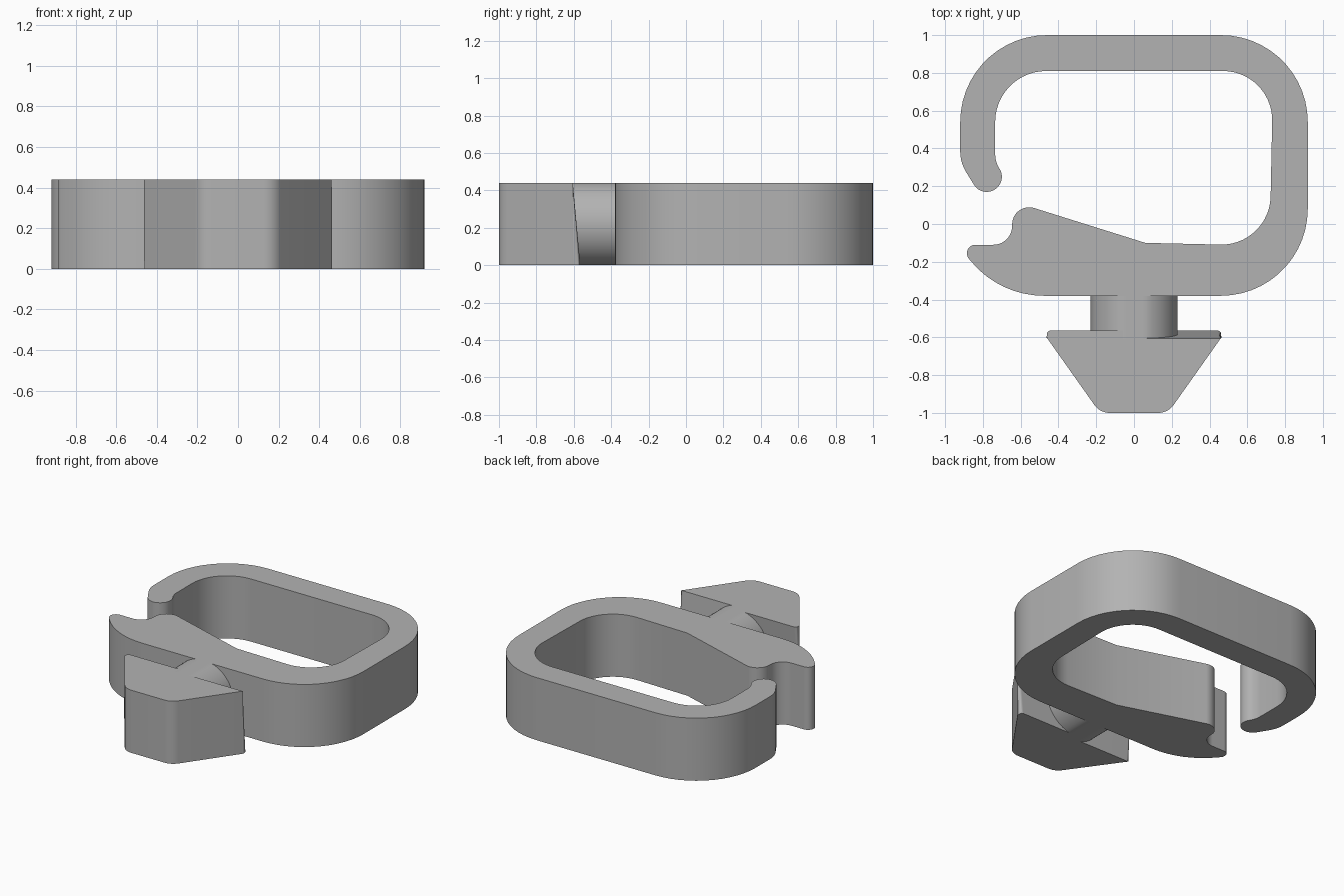
import bpy, bmesh, math
from mathutils import Vector, Matrix

HEIGHT = 0.44

cube = bpy.data.objects.get("Cube")
if cube:
    bpy.data.objects.remove(cube, do_unlink=True)

grey = bpy.data.materials.new("plain grey")
grey.use_nodes = True
grey.diffuse_color = (0.45, 0.45, 0.45, 1)
grey.node_tree.nodes["Principled BSDF"].inputs["Base Color"].default_value = grey.diffuse_color


def rounded(corners):
    """Outline through (x, y, radius) corners, each replaced by a tangent arc."""
    out = []
    for i, (x, y, r) in enumerate(corners):
        p = Vector((x, y))
        if r == 0:
            out.append(p)
            continue
        a = (Vector(corners[i - 1][:2]) - p).normalized()
        b = (Vector(corners[(i + 1) % len(corners)][:2]) - p).normalized()
        half = a.angle(b) / 2
        centre = p + (a + b).normalized() * r / math.sin(half)
        start = p + a * r / math.tan(half) - centre
        end = p + b * r / math.tan(half) - centre
        sweep = math.atan2(start.x * end.y - start.y * end.x, start.dot(end))
        steps = max(3, math.ceil(abs(sweep) / math.radians(7)))
        for k in range(steps + 1):
            t = sweep * k / steps
            c, s = math.cos(t), math.sin(t)
            out.append(centre + Vector((start.x * c - start.y * s, start.x * s + start.y * c)))
    return out


def loft(bm, low, high):
    """Solid between two matching rings of 3D points."""
    a = [bm.verts.new(p) for p in low]
    b = [bm.verts.new(p) for p in high]
    bm.faces.new(a)
    bm.faces.new(b)
    for i in range(len(a)):
        bm.faces.new((a[i - 1], a[i], b[i], b[i - 1]))


def finish(name, bm):
    bmesh.ops.recalc_face_normals(bm, faces=bm.faces[:])
    mesh = bpy.data.meshes.new(name)
    bm.to_mesh(mesh)
    bm.free()
    mesh.materials.append(grey)
    obj = bpy.data.objects.new(name, mesh)
    bpy.context.collection.objects.link(obj)
    bpy.ops.object.select_all(action="DESELECT")
    obj.select_set(True)
    bpy.context.view_layer.objects.active = obj
    bpy.ops.object.shade_smooth_by_angle(angle=math.radians(25))
    return obj


# Open hook ring with its latch lip, as one outline
outline = rounded([
    (-0.92, 1, 0.46), (0.92, 1, 0.46), (0.92, -0.38, 0.46),
    (-0.71, -0.38, 0.5), (-0.936, -0.11, 0.045),              # lower lip
    (-0.645, -0.11, 0.1), (-0.645, 0.121, 0.09),              # latch nose
    (0.06, -0.1, 0), (0.718, -0.115, 0.26),                   # inner wall
    (0.737, 0.81, 0.26), (-0.735, 0.81, 0.27),
    (-0.735, 0.33, 0.14), (-0.67, 0.224, 0.079),              # rounded hook tip
    (-0.806, 0.14, 0.079), (-0.92, 0.326, 0.2),
])
bm = bmesh.new()
loft(bm, [(p.x, p.y, 0) for p in outline], [(p.x, p.y, HEIGHT) for p in outline])
finish("hook_ring", bm)

# Round neck, flattened at top and bottom
bm = bmesh.new()
ring = []
for k in range(72):
    t = math.tau * k / 72
    z = HEIGHT / 2 + 0.23 * math.sin(t)
    ring.append((0.23 * math.cos(t), min(max(z, 0), HEIGHT)))
loft(bm, [(x, -0.375, z) for x, z in ring], [(x, -0.61, z) for x, z in ring])
finish("neck", bm)

# Twist-lock head: one half with a sloped shoulder, repeated by a half turn
half = rounded([(0, -0.565, 0), (0, -1, 0), (0.18, -1, 0.1),
                (0.463, -0.6, 0.02), (0.458, -0.565, 0.015)])
bm = bmesh.new()
loft(bm, [(p.x, p.y, 0) for p in half],
     [(p.x, min(p.y, -0.605), HEIGHT) for p in half])
inner = [f for f in bm.faces if all(abs(v.co.x) < 1e-5 for v in f.verts)]
bmesh.ops.delete(bm, geom=inner, context="FACES_ONLY")
copy = bmesh.ops.duplicate(bm, geom=bm.verts[:] + bm.edges[:] + bm.faces[:])
bmesh.ops.rotate(bm, verts=[g for g in copy["geom"] if isinstance(g, bmesh.types.BMVert)],
                 cent=(0, 0, HEIGHT / 2), matrix=Matrix.Rotation(math.pi, 3, "Y"))
bmesh.ops.remove_doubles(bm, verts=bm.verts[:], dist=0.0005)
finish("locking_head", bm)
